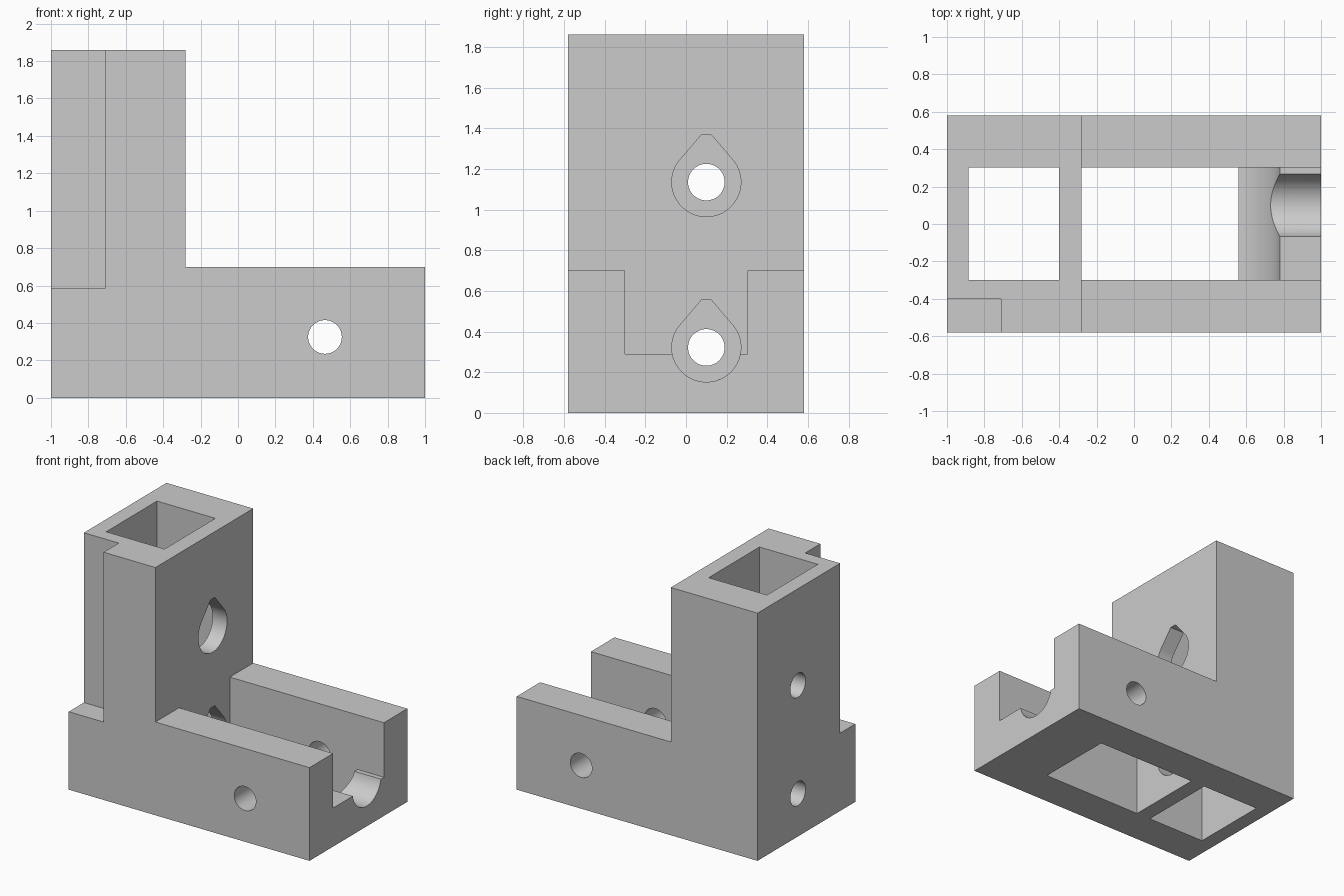
import bpy, bmesh, math
from mathutils import Vector

cube = bpy.data.objects.get("Cube")
if cube:
    bpy.data.objects.remove(cube, do_unlink=True)

grey = bpy.data.materials.new("light grey")
grey.use_nodes = True
colour = (0.6, 0.6, 0.6, 1)
grey.diffuse_color = colour
grey.node_tree.nodes["Principled BSDF"].inputs["Base Color"].default_value = colour


def extrude(name, profile, axis, start, end):
    """Solid made by pushing a 2D profile along one axis."""
    def place(a, b, t):
        return {"x": (t, a, b), "y": (a, t, b), "z": (a, b, t)}[axis]
    bm = bmesh.new()
    face = bm.faces.new([bm.verts.new(place(a, b, start)) for a, b in profile])
    pushed = bmesh.ops.extrude_face_region(bm, geom=[face])["geom"]
    bmesh.ops.translate(bm, vec=Vector(place(0, 0, end - start)),
                        verts=[v for v in pushed if isinstance(v, bmesh.types.BMVert)])
    bmesh.ops.recalc_face_normals(bm, faces=bm.faces)
    mesh = bpy.data.meshes.new(name)
    bm.to_mesh(mesh)
    bm.free()
    mesh.materials.append(grey)
    obj = bpy.data.objects.new(name, mesh)
    bpy.context.collection.objects.link(obj)
    return obj


def rect(a0, a1, b0, b1):
    return [(a0, b0), (a1, b0), (a1, b1), (a0, b1)]


def circle(a, b, r, n=64):
    return [(a + r * math.cos(math.tau * i / n), b + r * math.sin(math.tau * i / n))
            for i in range(n)]


def teardrop(a, b, r, n=48):
    """Round hole with a tapered, flat-topped roof."""
    low, high = math.radians(142), math.radians(398)
    arc = [low + (high - low) * i / n for i in range(n + 1)]
    return ([(a + r * math.cos(t), b + r * math.sin(t)) for t in arc]
            + [(a + 0.025, b + 0.232), (a - 0.025, b + 0.232)])


# L-shaped body
W, H, BASE, TOWER = 0.58, 1.86, 0.70, -0.28
body = extrude("bracket_body", [(-1, 0), (1, 0), (1, BASE), (TOWER, BASE),
                                (TOWER, H), (-1, H)], "y", -W, W)

SHAFT_Y, LOW_Z, HIGH_Z = 0.10, 0.322, 1.135
AXLE = (0.465, 0.325)
cutters = [
    # corner notch of the tower
    extrude("notch_cutter", rect(-1.2, -0.71, -0.8, -0.40), "z", 0.585, 2.1),
    # tower cavity and base slot
    extrude("tower_cavity_cutter", rect(-0.885, -0.40, -0.30, 0.303), "z", -0.2, 2.1),
    extrude("base_slot_cutter", rect(TOWER, 0.56, -0.30, 0.303), "z", -0.2, BASE),
    # open end above the sill
    extrude("end_opening_cutter", rect(0.5, 1.2, -0.30, 0.303), "z", 0.29, 0.9),
    extrude("slot_top_cutter", rect(TOWER, 0.6, -0.30, 0.303), "z", 0.5, 0.9),
    # round wheel pocket and its axle hole
    extrude("wheel_pocket_cutter", circle(*AXLE, 0.317, 96), "y", -0.30, 0.303),
    extrude("axle_hole_cutter", circle(*AXLE, 0.09), "y", -0.8, 0.8),
    # half-round groove in the sill
    extrude("sill_groove_cutter", circle(SHAFT_Y, LOW_Z, 0.17), "x", 0.5, 1.2),
]
# bearing holes in the partition and small shaft holes in the outer wall
for z in (LOW_Z, HIGH_Z):
    cutters.append(extrude("bearing_cutter", teardrop(SHAFT_Y, z, 0.17), "x", -0.5, -0.2))
    cutters.append(extrude("shaft_cutter", circle(SHAFT_Y, z, 0.09), "x", -1.2, -0.6))

bpy.context.view_layer.objects.active = body
for cutter in cutters:
    mod = body.modifiers.new("cut", "BOOLEAN")
    mod.operation = "DIFFERENCE"
    mod.solver = "EXACT"
    mod.object = cutter
    bpy.ops.object.modifier_apply(modifier=mod.name)
    bpy.data.objects.remove(cutter, do_unlink=True)

bpy.ops.object.select_all(action="DESELECT")
body.select_set(True)
bpy.ops.object.shade_smooth_by_angle(angle=math.radians(25))
